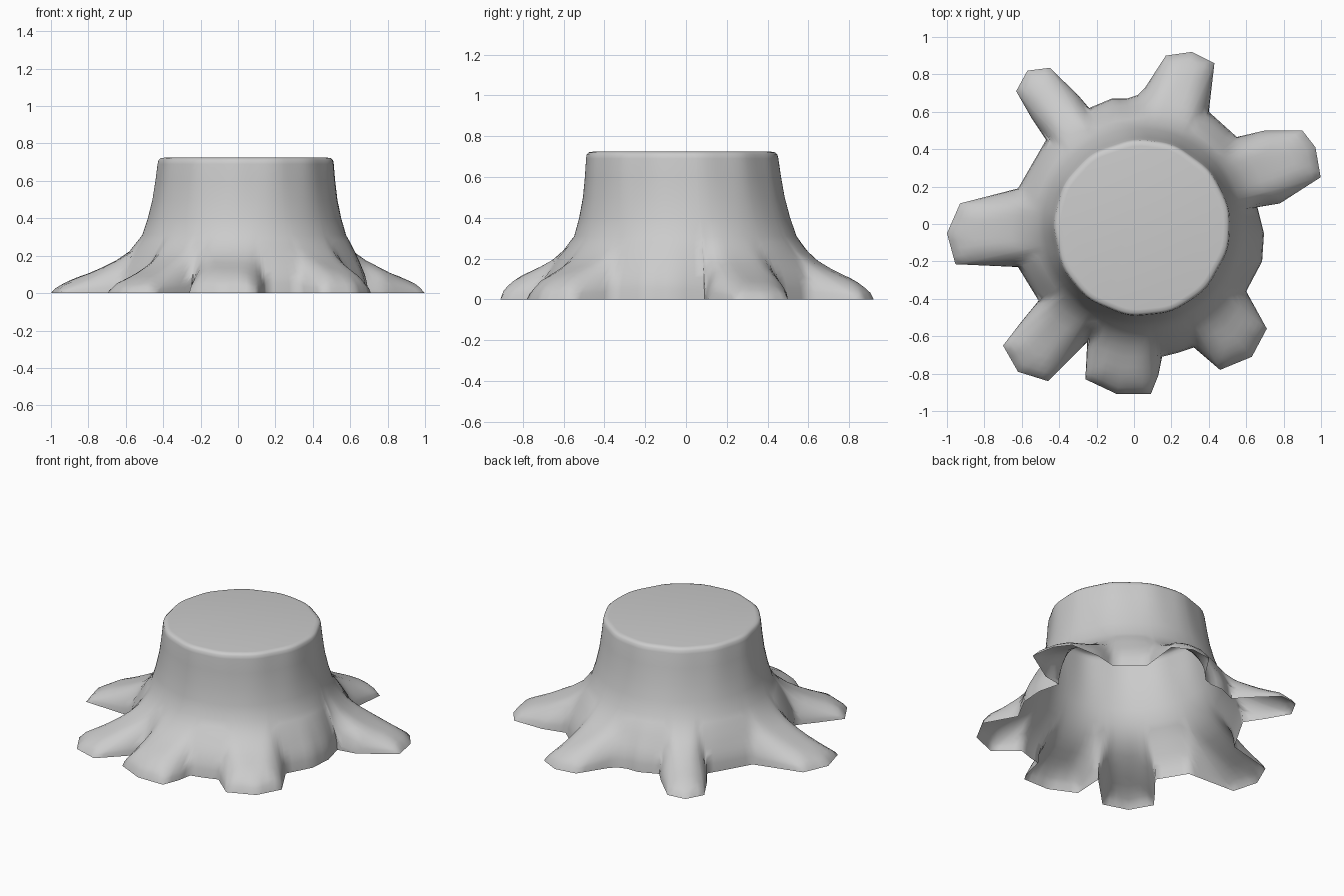
import bpy, bmesh, math, random
from mathutils import Vector

if "Cube" in bpy.data.objects:
    bpy.data.objects.remove(bpy.data.objects["Cube"])

random.seed(4)

# Ground outline, counter-clockwise: seven roots with the hollows between them
OUTLINE = [Vector(p) for p in (
    (.66, .09), (.78, .11), (.998, .25), (.97, .41), (.90, .50), (.70, .50), (.55, .465),
    (.40, .60), (.43, .86), (.31, .92), (.17, .90), (.06, .73), (.02, .69), (-.04, .67), (-.12, .67),
    (-.24, .62), (-.30, .69), (-.45, .835), (-.57, .82), (-.63, .71), (-.55, .57), (-.47, .45),
    (-.62, .19), (-.93, .11), (-1.0, -.05), (-.955, -.215), (-.62, -.23),
    (-.51, -.41), (-.60, -.52), (-.70, -.65), (-.62, -.79), (-.46, -.84), (-.32, -.70),
    (-.25, -.63), (-.26, -.83), (-.09, -.91), (.09, -.91), (.13, -.81), (.15, -.71), (.23, -.69),
    (.32, -.66), (.46, -.78), (.63, -.71), (.71, -.56), (.60, -.36), (.685, -.20), (.695, -.05))]

# Height of the root ridges by distance from the trunk axis
RIDGE = [(.545, .31), (.58, .26), (.63, .205), (.72, .155), (.82, .11), (.92, .075), (1.04, .035)]
# Trunk rings: height, radius
TRUNK = [(.40, .517), (.50, .494), (.60, .480), (.69, .470), (.71, .466), (.721, .455), (.724, .435)]
AXIS, AXIS_TOP = Vector((.033, -.003)), Vector((.042, -.02))
BASE_R, ARCH = .545, .12


def ridge_height(r):
    for (r0, z0), (r1, z1) in zip(RIDGE, RIDGE[1:]):
        if r <= r1:
            return z0 + (z1 - z0) * max(0, (r - r0) / (r1 - r0))
    return RIDGE[-1][1]


def edge_distance(p):
    best = 9
    for a, b in zip(OUTLINE, OUTLINE[1:] + OUTLINE[:1]):
        t = max(0, min(1, (p - a).dot(b - a) / (b - a).length_squared))
        best = min(best, (p - a.lerp(b, t)).length)
    return best


# Columns of the surface start on the finely divided outline
starts = []
for a, b in zip(OUTLINE, OUTLINE[1:] + OUTLINE[:1]):
    n = max(1, round((b - a).length / .045))
    starts += [a.lerp(b, k / n) for k in range(n)]

bm = bmesh.new()
rings = []

# Flared roots: arched cross-sections running into the trunk
for f in (0, .04, .1, .18, .28, .4, .55, .7, .85, 1):
    ring = []
    for p in starts:
        q = AXIS + (p - AXIS).normalized() * BASE_R
        c = p.lerp(q, f)
        d = min(1, edge_distance(c) / ARCH)
        arch = math.sqrt(max(0, 1 - (1 - d) ** 2))
        arch += (1 - arch) * f ** 6          # meet the trunk at full height
        z = 0 if f == 0 else ridge_height((c - AXIS).length) * arch
        ring.append(bm.verts.new((c.x, c.y, z)))
    rings.append(ring)

# Tapered trunk with a slightly uneven, rounded rim
waves = [(random.uniform(.001, .003), k, random.uniform(0, 6.28)) for k in (3, 5, 8, 13)]
for z, r in TRUNK:
    ring = []
    t = (z - .31) / .41
    for p in starts:
        u = (p - AXIS).normalized()
        ang = math.atan2(u.y, u.x)
        w = sum(a * math.sin(k * ang + s) for a, k, s in waves) * t
        c = AXIS.lerp(AXIS_TOP, t) + u * (r + w)
        ring.append(bm.verts.new((c.x, c.y, z)))
    rings.append(ring)

n = len(starts)
for lo, hi in zip(rings, rings[1:]):
    for i in range(n):
        j = (i + 1) % n
        bm.faces.new((lo[i], lo[j], hi[j], hi[i]))

# Flat cut top; the underside stays open
bm.faces.new(rings[-1])

mesh = bpy.data.meshes.new("tree_stump")
bm.to_mesh(mesh)
bm.free()
stump = bpy.data.objects.new("tree_stump", mesh)
bpy.context.collection.objects.link(stump)
bpy.context.view_layer.objects.active = stump
stump.select_set(True)
bpy.ops.object.shade_smooth_by_angle(angle=math.radians(70))
